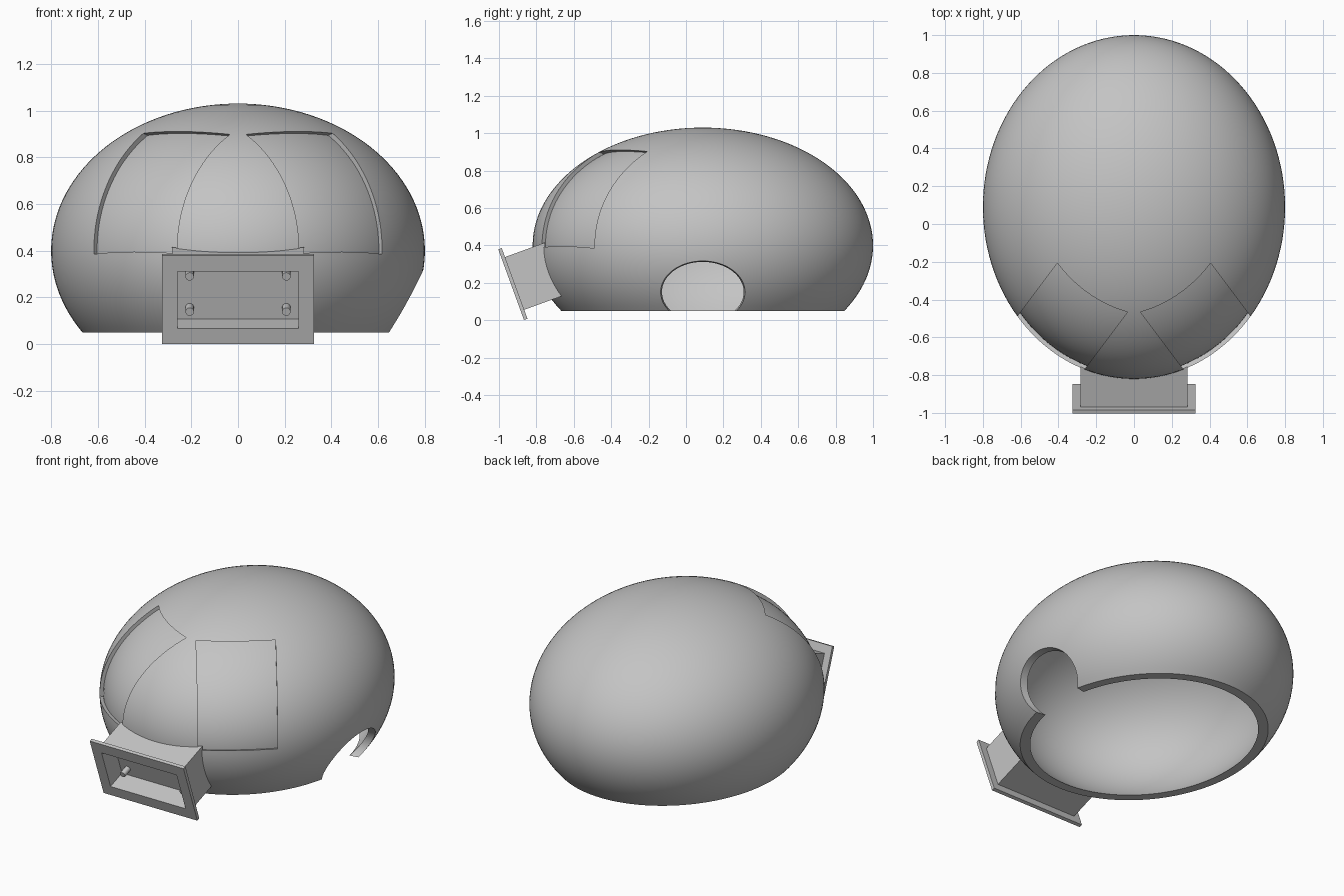
import bpy, bmesh, math
from mathutils import Matrix, Vector

if "Cube" in bpy.data.objects:
    bpy.data.objects.remove(bpy.data.objects["Cube"], do_unlink=True)

GREY = (0.55, 0.55, 0.55, 1)
mat = bpy.data.materials.new("plain_grey")
mat.use_nodes = True
mat.diffuse_color = GREY
mat.node_tree.nodes["Principled BSDF"].inputs["Base Color"].default_value = GREY

CENTRE = Vector((0, 0.09, 0.40))
RADII = Vector((0.80, 0.91, 0.63))
WALL = 0.042
RECESS = 0.022


def finish(name, bm):
    bmesh.ops.recalc_face_normals(bm, faces=bm.faces)
    mesh = bpy.data.meshes.new(name)
    bm.to_mesh(mesh)
    bm.free()
    mesh.materials.append(mat)
    ob = bpy.data.objects.new(name, mesh)
    bpy.context.collection.objects.link(ob)
    return ob


def ellipsoid(name, inset=0.0):
    bm = bmesh.new()
    bmesh.ops.create_uvsphere(bm, u_segments=128, v_segments=64, radius=1)
    size = RADII - Vector((inset, inset, inset))
    bm.transform(Matrix.Translation(CENTRE) @ Matrix.Diagonal(size.to_4d()))
    return finish(name, bm)


def box(name, size, centre, frame=Matrix()):
    bm = bmesh.new()
    bmesh.ops.create_cube(bm, size=1)
    bm.transform(frame @ Matrix.Translation(centre) @ Matrix.Diagonal((*size, 1)))
    return finish(name, bm)


def cone(name, r1, r2, depth, matrix, sides=32):
    bm = bmesh.new()
    bmesh.ops.create_cone(bm, cap_ends=True, segments=sides, radius1=r1, radius2=r2, depth=depth)
    bm.transform(matrix)
    return finish(name, bm)


def cut(target, cutter):
    mod = target.modifiers.new("cut", 'BOOLEAN')
    mod.operation = 'DIFFERENCE'
    mod.solver = 'EXACT'
    mod.object = cutter
    bpy.context.view_layer.objects.active = target
    bpy.ops.object.modifier_apply(modifier=mod.name)
    bpy.data.objects.remove(cutter, do_unlink=True)


def smooth(ob):
    bpy.ops.object.select_all(action='DESELECT')
    ob.select_set(True)
    bpy.context.view_layer.objects.active = ob
    bpy.ops.object.shade_smooth_by_angle(angle=math.radians(30))


def recess_cutter(side):
    # Upward tilted prism aimed diagonally forward, hollowed to leave a curved floor
    out, across = Vector((-0.6 * side, -0.8, 0)), Vector((0.8 * side, -0.6, 0))
    bm = bmesh.new()
    for u in (0.2, 1.2):
        for v in (-0.2, 0.252):
            for z in (0.9 + (u - 0.4) * 0.27, 0.385 + (u - 0.76) * 0.27):
                bm.verts.new(out * u + across * v + Vector((0, 0, z)))
    bmesh.ops.convex_hull(bm, input=bm.verts)
    prism = finish("recess_cutter", bm)
    cut(prism, ellipsoid("recess_floor", RECESS))
    return prism


# Domed shell, open underneath
shell = ellipsoid("domed_shell")
cut(shell, ellipsoid("shell_inside", WALL))
cut(shell, box("base_cutter", (3, 3, 1), (0, 0, -0.45)))

# Side arches and front recessed panels
for side in (1, -1):
    place = (Matrix.Translation((0.65 * side, 0.09, 0.14))
             @ Matrix.Diagonal((1, 1, 0.74, 1))
             @ Matrix.Rotation(side * math.pi / 2, 4, 'Y'))
    cut(shell, cone("arch_cutter", 0.18, 0.255, 0.5, place, 96))
    cut(shell, recess_cutter(side))
smooth(shell)

# Tilted housing on the front, trimmed to the dome
frame = Matrix.Translation((0, -0.935, 0.19)) @ Matrix.Rotation(math.radians(20), 4, 'X')
housing = box("front_housing", (0.565, 0.39, 0.30), (0, 0.205, 0), frame)
cut(housing, ellipsoid("dome_trim", 0.006))
cut(housing, box("cavity_cutter", (0.52, 0.24, 0.26), (0, 0, 0), frame))

# Flange plate with window and corner screw holes
flange = box("flange_plate", (0.65, 0.02, 0.402), (0, 0.01, 0), frame)
cut(flange, box("window_cutter", (0.52, 0.2, 0.26), (0, 0, 0), frame))
lying = Matrix.Rotation(math.pi / 2, 4, 'X')
for x in (-0.308, 0.308):
    for z in (-0.184, 0.184):
        spot = frame @ Matrix.Translation((x, 0.01, z)) @ lying
        cut(flange, cone("screw_hole", 0.013, 0.013, 0.1, spot, 24))

# Mounting pegs on the cavity's back wall
for x, side in ((0.207, "left"), (-0.207, "right")):
    for z, level in ((0.082, "upper"), (-0.078, "lower")):
        spot = frame @ Matrix.Translation((x, 0.095, z)) @ lying
        smooth(cone(f"peg_{level}_{side}", 0.018, 0.018, 0.06, spot, 24))
